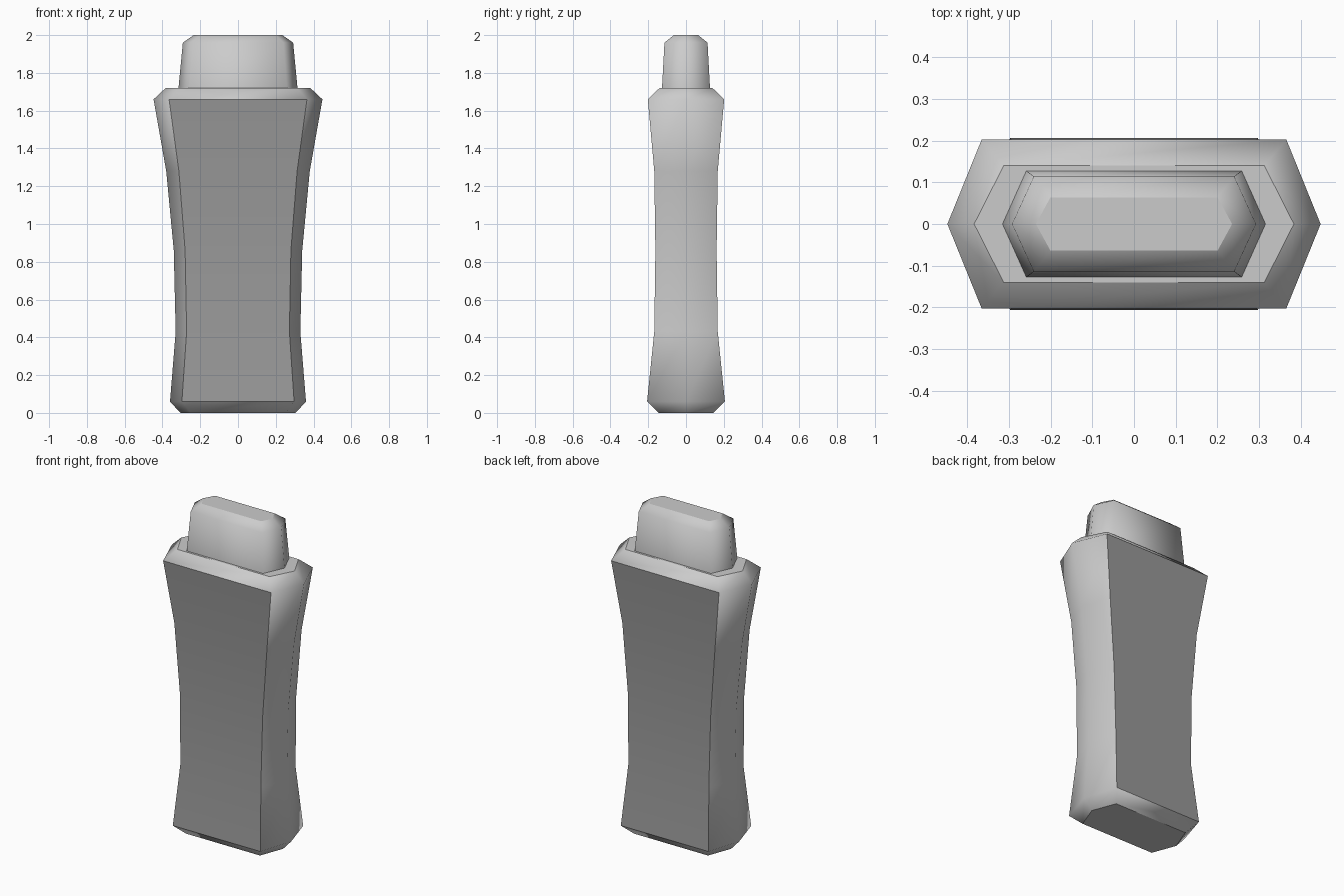
import bpy, bmesh

cube = bpy.data.objects.get("Cube")
if cube:
    bpy.data.objects.remove(cube)


def material(name, value):
    m = bpy.data.materials.new(name)
    m.use_nodes = True
    color = (value, value, value, 1)
    m.diffuse_color = color
    m.node_tree.nodes["Principled BSDF"].inputs["Base Color"].default_value = color
    return m


light = material("light grey", 0.6)
dark = material("mid grey", 0.32)


def hex_loft(name, rings, panel_levels=()):
    """Stack six-sided rings (z, tip x, flat x, half depth); panels are the broad faces."""
    bm = bmesh.new()
    loops = []
    for z, tip, flat, depth in rings:
        outline = [(tip, 0), (flat, depth), (-flat, depth),
                   (-tip, 0), (-flat, -depth), (flat, -depth)]
        loops.append([bm.verts.new((x, y, z)) for x, y in outline])
    for level, (a, b) in enumerate(zip(loops, loops[1:])):
        for i in range(6):
            j = (i + 1) % 6
            face = bm.faces.new((a[i], a[j], b[j], b[i]))
            face.smooth = True
            # broad front and back faces carry the darker inlay
            face.material_index = int(i in (1, 4) and level in panel_levels)
    bm.faces.new(loops[0][::-1])
    bm.faces.new(loops[-1])
    bm.normal_update()
    # crisp borders round the inlays and the flat ends
    for e in bm.edges:
        f, g = e.link_faces
        e.smooth = f.material_index == g.material_index and f.smooth == g.smooth
    mesh = bpy.data.meshes.new(name)
    bm.to_mesh(mesh)
    bm.free()
    mesh.materials.append(light)
    mesh.materials.append(dark)
    obj = bpy.data.objects.new(name, mesh)
    bpy.context.collection.objects.link(obj)
    return obj


# waisted body with bevelled foot and shoulder
hex_loft("body", [
    (0.00, 0.305, 0.25, 0.145),
    (0.06, 0.36, 0.297, 0.206),
    (0.43, 0.33, 0.272, 0.168),
    (0.86, 0.34, 0.28, 0.162),
    (1.28, 0.38, 0.313, 0.168),
    (1.66, 0.447, 0.365, 0.202),
    (1.72, 0.383, 0.312, 0.14),
], panel_levels=(1, 2, 3, 4))

# tapered cap with bevelled top
hex_loft("cap", [
    (1.72, 0.315, 0.258, 0.127),
    (1.96, 0.292, 0.24, 0.114),
    (2.00, 0.235, 0.20, 0.064),
])
